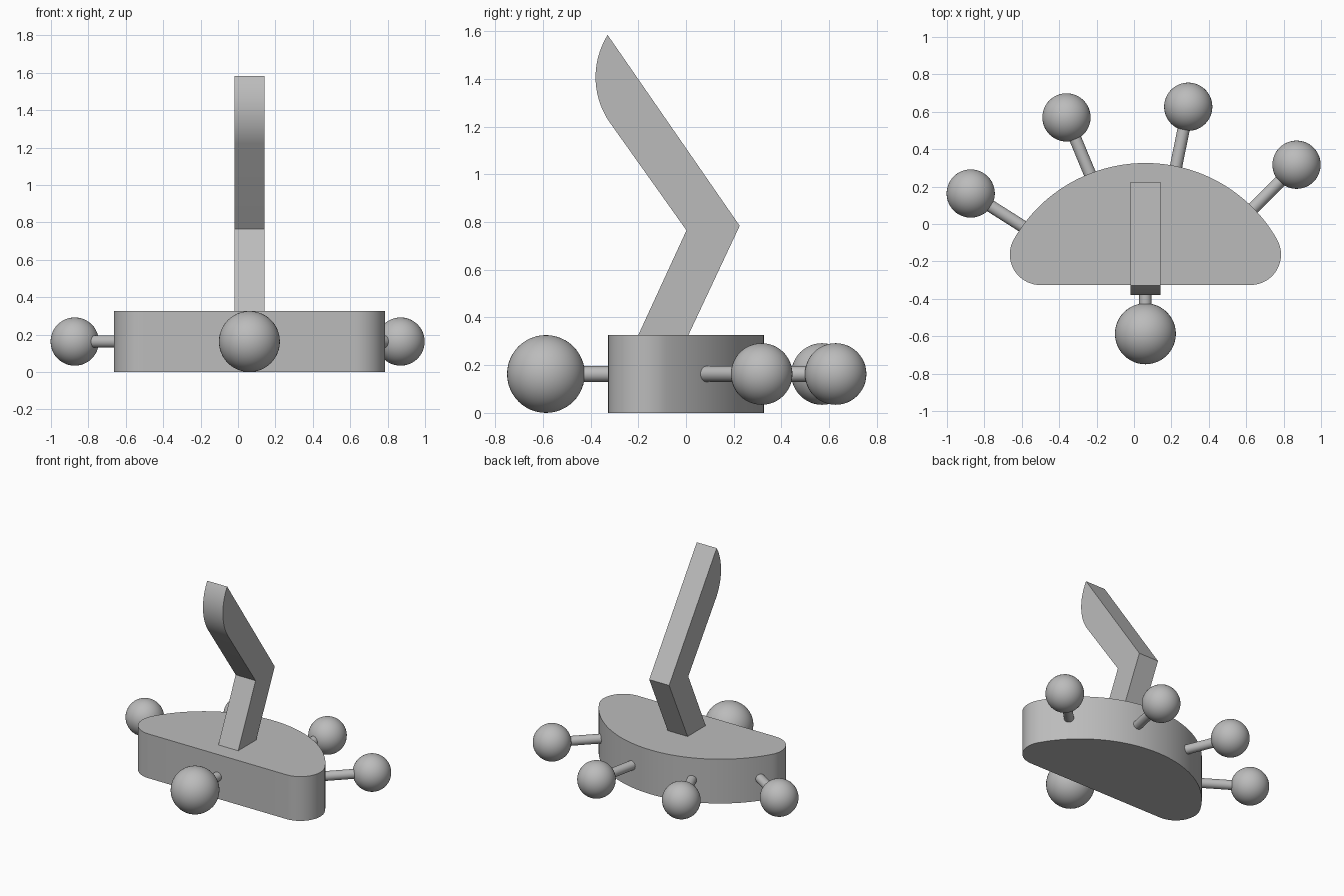
import bpy, bmesh
from math import sin, cos, atan2, radians
from mathutils import Vector

cube = bpy.data.objects.get("Cube")
if cube:
    bpy.data.objects.remove(cube)

grey = bpy.data.materials.new("plain grey")
grey.use_nodes = True
colour = (0.5, 0.5, 0.5, 1)
grey.diffuse_color = colour
grey.node_tree.nodes["Principled BSDF"].inputs["Base Color"].default_value = colour

CX = 0.061      # centre line of the body
MID = 0.163     # half the body height


def finish(obj, name, smooth=True):
    obj.name = name
    obj.data.name = name
    obj.data.materials.append(grey)
    bpy.ops.object.select_all(action="DESELECT")
    obj.select_set(True)
    bpy.context.view_layer.objects.active = obj
    if smooth:
        bpy.ops.object.shade_smooth_by_angle(angle=radians(30))
    return obj


def arc(cx, cy, r, start, end, steps):
    angles = [start + (end - start) * i / steps for i in range(steps + 1)]
    return [(cx + r * cos(a), cy + r * sin(a)) for a in angles]


def extrude_outline(name, points, direction):
    """Turn a closed outline of 3D points into a solid prism."""
    bm = bmesh.new()
    face = bm.faces.new([bm.verts.new(p) for p in points])
    new = bmesh.ops.extrude_face_region(bm, geom=[face])["geom"]
    bmesh.ops.translate(bm, vec=direction,
                        verts=[v for v in new if isinstance(v, bmesh.types.BMVert)])
    bmesh.ops.recalc_face_normals(bm, faces=bm.faces)
    mesh = bpy.data.meshes.new(name)
    bm.to_mesh(mesh)
    bm.free()
    obj = bpy.data.objects.new(name, mesh)
    bpy.context.collection.objects.link(obj)
    return finish(obj, name)


def ball_on_stem(name, centre, root, radius):
    a, b = Vector((*centre, MID)), Vector((*root, MID))
    bpy.ops.mesh.primitive_uv_sphere_add(segments=48, ring_count=24, radius=radius, location=a)
    finish(bpy.context.object, name + "_ball")
    bpy.ops.mesh.primitive_cylinder_add(vertices=32, radius=0.033, depth=(b - a).length,
                                        location=(a + b) / 2)
    stem = bpy.context.object
    stem.rotation_euler = (b - a).to_track_quat("Z", "Y").to_euler()
    finish(stem, name + "_stem")


# Body: a shallow arc blended into two rounded corners and a flat front
corner, big, half = MID, 0.811, 0.562
back_y = 0.326 - big
join = atan2(-corner - back_y, half)
right_turn = arc(half, -corner, corner, radians(-90), join, 20)
crown = arc(0, back_y, big, join, radians(180) - join, 64)
left_turn = [(-x, y) for x, y in reversed(right_turn)]
outline = right_turn + crown[1:-1] + left_turn
extrude_outline("body", [(CX + x, y, 0) for x, y in outline], (0, 0, 2 * MID))

# Bent arm with a curved tip
tip = arc(-0.046, 1.407, 0.333, radians(148), radians(214), 20)
side = [(-0.2, 0.326), (0.01, 0.326), (0.225, 0.784)] + tip + [(0.002, 0.765)]
extrude_outline("bent_arm", [(CX - 0.081, y, z) for y, z in side], (0.162, 0, 0))

# Balls on stems around the body
ball_on_stem("front", (CX, -0.587), (CX, -0.3), MID)
ball_on_stem("right", (-0.873, 0.163), (-0.56, -0.035), 0.129)
ball_on_stem("back_right", (-0.361, 0.57), (-0.22, 0.23), 0.129)
ball_on_stem("back_left", (0.29, 0.627), (0.217, 0.27), 0.129)
ball_on_stem("left", (0.869, 0.317), (0.6, 0.047), 0.129)
